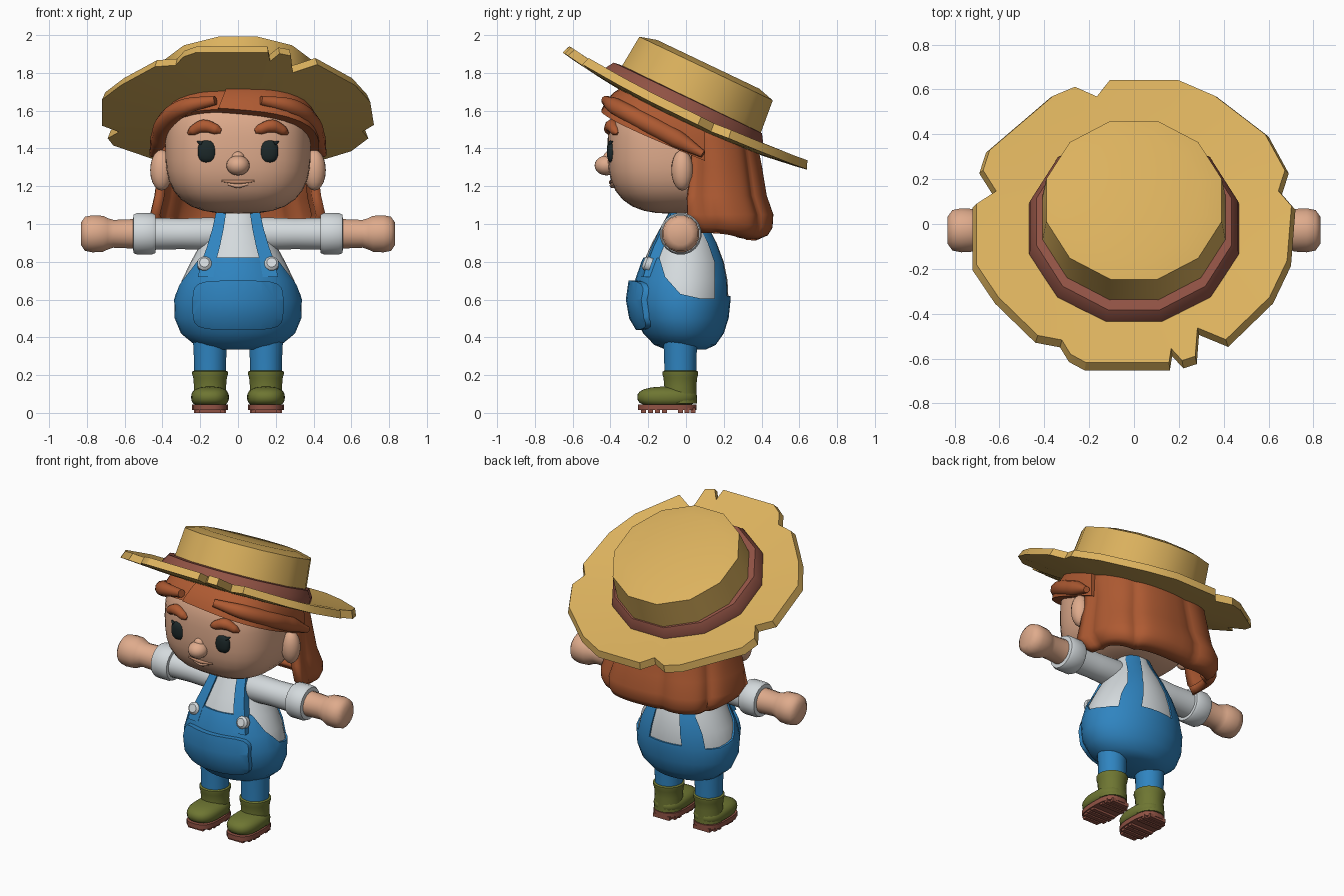
import bpy, bmesh, math
from math import sin, cos, pi, radians
from mathutils import Matrix, Vector

cube = bpy.data.objects.get("Cube")
if cube:
    bpy.data.objects.remove(cube)


def material(name, hexa):
    srgb = [int(hexa[i:i + 2], 16) / 255 for i in (0, 2, 4)]
    col = [c / 12.92 if c < 0.04 else ((c + 0.055) / 1.055) ** 2.4 for c in srgb] + [1]
    m = bpy.data.materials.new(name)
    m.use_nodes = True
    m.diffuse_color = col
    bsdf = m.node_tree.nodes["Principled BSDF"]
    bsdf.inputs["Base Color"].default_value = col
    bsdf.inputs["Roughness"].default_value = 0.8
    return m


STRAW = material("straw", "DCB25E")
BAND = material("red_brown", "905244")
HAIR = material("auburn", "AE5A32")
SKIN = material("skin", "DFAB8C")
LIP = material("lip", "BE8A6C")
DARK = material("eye_black", "1C2829")
BLUE = material("denim_blue", "2F84C0")
WHITE = material("shirt_white", "D4DADD")
OLIVE = material("boot_olive", "6E7632")


def activate(ob):
    bpy.ops.object.select_all(action='DESELECT')
    ob.select_set(True)
    bpy.context.view_layer.objects.active = ob


def finish(name, bm, mat, angle=40, matrix=Matrix()):
    bm.transform(matrix)
    bmesh.ops.recalc_face_normals(bm, faces=bm.faces)
    me = bpy.data.meshes.new(name)
    bm.to_mesh(me)
    bm.free()
    me.materials.append(mat)
    ob = bpy.data.objects.new(name, me)
    bpy.context.collection.objects.link(ob)
    activate(ob)
    bpy.ops.object.shade_smooth_by_angle(angle=radians(angle))
    return ob


def loft(name, rings, mat, angle=40, matrix=Matrix(), closed=True):
    bm = bmesh.new()
    vs = [[bm.verts.new(p) for p in r] for r in rings]
    n = len(rings[0])
    for a, b in zip(vs, vs[1:]):
        for i in range(n if closed else n - 1):
            j = (i + 1) % n
            bm.faces.new((a[i], a[j], b[j], b[i]))
    if closed:
        bm.faces.new(vs[0])
        bm.faces.new(vs[-1])
    return finish(name, bm, mat, angle, matrix)


def lathe(name, profile, mat, matrix, seg=20, angle=40):
    turn = [2 * pi * (i + 0.5) / seg for i in range(seg)]
    return loft(name, [[(r * cos(t), r * sin(t), z) for t in turn] for r, z in profile], mat, angle, matrix)


def blob_mesh(c, s, p, seg=32):
    bm = bmesh.new()
    bmesh.ops.create_uvsphere(bm, u_segments=seg, v_segments=seg // 2, radius=1)
    for v in bm.verts:
        k = sum(abs(a) ** p for a in v.co) ** (1 / p)
        v.co = [c[i] + s[i] * v.co[i] / k for i in range(3)]
    return bm


def blob(name, c, s, mat, p=2.0, seg=20):
    return finish(name, blob_mesh(c, s, p, seg), mat, 60)


def tube(name, pts, radii, mat):
    cu = bpy.data.curves.new(name, 'CURVE')
    cu.dimensions = '3D'
    cu.bevel_depth, cu.bevel_resolution, cu.resolution_u, cu.use_fill_caps = 1, 3, 6, True
    sp = cu.splines.new('BEZIER')
    sp.bezier_points.add(len(pts) - 1)
    for bp, co, r in zip(sp.bezier_points, pts, radii):
        bp.co, bp.radius = co, r
        bp.handle_left_type = bp.handle_right_type = 'AUTO'
    cu.materials.append(mat)
    ob = bpy.data.objects.new(name, cu)
    bpy.context.collection.objects.link(ob)
    activate(ob)
    bpy.ops.object.convert(target='MESH')
    bpy.ops.object.shade_smooth_by_angle(angle=radians(60))


def boolean(ob, cutter, operation):
    mod = ob.modifiers.new("cut", 'BOOLEAN')
    mod.operation, mod.solver, mod.object = operation, 'EXACT', cutter
    activate(ob)
    bpy.ops.object.modifier_apply(modifier=mod.name)
    bpy.data.objects.remove(cutter)
    bpy.ops.object.shade_smooth_by_angle(angle=radians(35))


# Torso rows: height, half width, front, back
ROWS = [(.335, .14, -.10, .10), (.36, .22, -.16, .15), (.42, .29, -.215, .19), (.5, .322, -.255, .215),
        (.6, .325, -.27, .225), (.7, .298, -.258, .22), (.8, .25, -.225, .2), (.9, .195, -.18, .162),
        (1.0, .14, -.125, .11), (1.08, .10, -.08, .075)]


def body(name, mat, rows, gx=1.0, gy=1.0):
    turn = [2 * pi * i / 32 for i in range(32)]
    return loft(name, [[(gx * w * sin(t), gy * ((f + b) / 2 + (b - f) / 2 * cos(t)), z) for t in turn]
                       for z, w, f, b in rows], mat, 50)


def body_front(x, z):
    for a, c in zip(ROWS, ROWS[1:]):
        if a[0] <= z <= c[0]:
            k = (z - a[0]) / (c[0] - a[0])
            _, w, f, b = [p + (q - p) * k for p, q in zip(a, c)]
            return (f + b) / 2 - (b - f) / 2 * math.sqrt(max(0, 1 - (x / w) ** 2))


# Shirt, and overalls with armholes, bib and two back straps cut out
body("shirt", WHITE, ROWS[3:])
overalls = body("overalls", BLUE, ROWS, 1.04, 1.05)
hole = [(-.5, 1.3), (-.5, .835), (-.14, .82), (-.11, .72), (-.03, .63), (.08, .605), (.15, .605),
        (.15, .8), (.115, .9), (.05, 1.03), (.02, 1.3)]
boolean(overalls, loft("armhole_cutter", [[(x, y, z) for y, z in hole] for x in (-1, 1)], BLUE), 'DIFFERENCE')
gap = [(-.12, .62), (.12, .62), (.08, .85), (.03, 1.03), (.02, 1.3), (-.02, 1.3), (-.03, 1.03), (-.08, .85)]
boolean(overalls, loft("back_cutter", [[(x, y, z) for x, z in gap] for y in (.02, 1)], BLUE), 'DIFFERENCE')

# Front pocket
pocket = body("front_pocket", BLUE, ROWS, 1.07, 1.18)
outline = []
for i in range(40):
    a, b = cos(2 * pi * i / 40), sin(2 * pi * i / 40)
    k = (abs(a) ** 5 + abs(b) ** 5) ** -0.2
    outline.append((.24 * a * k, .57 + .13 * b * k))
boolean(pocket, loft("pocket_cutter", [[(x, y, z) for x, z in outline] for y in (-.6, -.1)], BLUE), 'INTERSECT')

# Head
HC, HS, HP = (0, -.05, 1.40), (.385, .365, .345), 2.85
blob("head", HC, HS, SKIN, HP, 40)


def face(x, z, out=0.0):
    k = 1 - abs(x / HS[0]) ** HP - abs((z - HC[2]) / HS[2]) ** HP
    return (x, HC[1] - HS[1] * k ** (1 / HP) - out, z)


blob("nose", (0, -.42, 1.31), (.062, .064, .053), SKIN)
blob("nose_bridge", (0, -.405, 1.345), (.036, .036, .04), SKIN)
tube("mouth", [face(-.088, 1.228), face(0, 1.222, .002), face(.088, 1.228)], (.005, .012, .005), LIP)
tube("lower_lip", [face(-.055, 1.212), face(0, 1.204, .002), face(.055, 1.212)], (.006, .015, .006), SKIN)


# Hair shells over the head, cut to the hairline
def hair_shell(name, size, planes):
    bm = blob_mesh(HC, size, HP, 40)
    for co, no in planes:
        cut = bmesh.ops.bisect_plane(bm, geom=bm.verts[:] + bm.edges[:] + bm.faces[:], plane_co=co,
                                     plane_no=Vector(no).normalized(), clear_inner=True)
        bmesh.ops.holes_fill(bm, edges=[e for e in cut['geom_cut'] if isinstance(e, bmesh.types.BMEdge)])
    finish(name, bm, HAIR, 50)


BACK_CUT = ((0, .1, 0), (0, -1, 0))
hair_shell("hair_cap", (.415, .405, .365), [((0, -.46, 1.625), (0, .44, 1)), BACK_CUT])
hair_shell("fringe_sweep", (.43, .428, .375), [((0, -.48, 1.62), (.1, .42, 1)), BACK_CUT,
                                               ((-.11, 0, 1.6), (1, 0, -.4))])

# Long back hair with soft strands
rows = [(1.62, 0, .33, .38), (1.45, .03, .345, .415), (1.3, .03, .375, .425), (1.15, .01, .42, .445),
        (1.05, .01, .455, .468), (.98, .03, .43, .46), (.94, .05, .385, .44), (.912, .08, .29, .4)]
sheet = []
for z, yc, d, w in rows:
    ring = []
    square = .9 - (1.62 - z) * .33
    for i in range(61):
        t = radians(-90 + 3 * i)
        groove = 1 - .06 * (1 - abs(sin(4 * t + .6))) ** 2 * min(1, (1.62 - z) * 4)
        lift = .04 * abs(sin(t)) ** 4 if z < 1 else 0
        x = math.copysign(abs(sin(t)) ** square, t)
        ring.append((w * groove * x, yc + d * groove * max(0, cos(t)) ** square, z + lift))
    sheet.append(ring)
back_hair = loft("back_hair", sheet, HAIR, 50, closed=False)
solid = back_hair.modifiers.new("thickness", 'SOLIDIFY')
solid.thickness, solid.offset = .05, -1
activate(back_hair)
bpy.ops.object.modifier_apply(modifier=solid.name)

# Paired parts
SIDES = (("left", 1), ("right", -1))
for side, s in SIDES:
    flip = Matrix.Scale(s, 4, (1, 0, 0))
    blob(side + "_ear", (s * .405, -.02, 1.285), (.06, .058, .108), SKIN)
    blob(side + "_eye", face(s * .163, 1.385, -.014), (.05, .03, .06), DARK, 2.6)
    tube(side + "_lash", [face(s * .19, 1.425, .006), face(s * .205, 1.432, .005), face(s * .215, 1.438)],
         (.012, .008, .003), DARK)
    tube(side + "_eyebrow", [face(s * .09, 1.49), face(s * .115, 1.5), face(s * .18, 1.518),
                             face(s * .24, 1.493), face(s * .264, 1.478)],
         (.012, .028, .036, .026, .008), HAIR)
    tube(side + "_side_lock", [(s * .12, -.425, 1.655), (s * .28, -.37, 1.62), (s * .38, -.23, 1.545),
                               (s * .415, -.05, 1.45), (s * .45, .09, 1.37)],
         (.025, .045, .05, .05, .02), HAIR)

    # Straps and buttons
    strap = []
    for x, z, w in ((.09, 1.06, .027), (.107, .97, .03), (.13, .88, .034), (.155, .8, .038), (.172, .72, .041)):
        y = body_front(x, z)
        strap.append([(x - w, y - .034, z), (x + w, y - .022, z), (x + w, y + .03, z), (x - w, y + .02, z)])
    loft(side + "_front_strap", strap, BLUE, 30, flip)
    spot = flip @ Matrix.Translation((.178, body_front(.178, .785) - .025, .785)) @ Matrix.Rotation(radians(70), 4, 'X')
    lathe(side + "_button", [(.039, -.01), (.039, .02), (.026, .034)], WHITE, spot, 12)

    # Arms
    arm = flip @ Matrix.Translation((0, -.028, .948)) @ Matrix.Rotation(pi / 2, 4, 'Y')
    lathe(side + "_sleeve", [(.07, .05), (.088, .14), (.082, .3), (.086, .46)], WHITE, arm)
    lathe(side + "_cuff", [(.08, .435), (.103, .438), (.111, .455), (.111, .535), (.103, .553), (.075, .556)],
          WHITE, arm)
    lathe(side + "_hand", [(.08, .54), (.075, .66), (.085, .69), (.097, .715), (.1, .77), (.092, .81), (.06, .832)],
          SKIN, arm, 16, 60)

    # Legs and boots
    leg = flip @ Matrix.Translation((.148, -.03, 0))
    lathe(side + "_trouser_leg", [(.085, .2), (.087, .3), (.093, .42)], BLUE, leg)
    lathe(side + "_boot_shaft", [(.09, .05), (.086, .14), (.09, .185), (.096, .205), (.096, .218), (.085, .224)],
          OLIVE, leg, 20, 60)
    blob(side + "_boot_foot", (s * .148, -.1, .083), (.1, .158, .056), OLIVE, 2.6, 24)
    ring = []
    for i in range(24):
        a, b = cos(2 * pi * i / 24), sin(2 * pi * i / 24)
        k = (abs(a) ** 3 + abs(b) ** 3) ** (-1 / 3)
        ring.append((.148 + .095 * a * k, -.1 + .155 * b * k))
    loft(side + "_sole", [[(x, y, z) for x, y in ring] for z in (.014, .045)], BAND, 40, flip)
    for i, y in enumerate((-.225, -.188, -.15, -.113, -.03, .006, .038)):
        w = (.055, .078, .085, .085, .085, .08, .06)[i]
        loft(side + "_tread_%d" % i, [[(.148 - w, y - .013, z), (.148 + w, y - .013, z), (.148 + w, y + .013, z),
                                      (.148 - w, y + .013, z)] for z in (0, .025)], BAND, 30, flip)

# Tilted straw hat
TILT = Matrix.Translation((0, 0, 1.6)) @ Matrix.Rotation(radians(-25.5), 4, 'X')
lathe("hat_crown", [(.43, -.015), (.405, .247), (.31, .272)], STRAW, TILT, 12, 32)
lathe("hat_band", [(.485, -.02), (.48, .02), (.45, .065), (.4, .07)], BAND,
      TILT @ Matrix.Translation((0, -.02, 0)), 12, 32)
edge = [(-.22, -.64), (.16, -.64), (.17, -.57), (.22, -.63), (.28, -.61), (.29, -.47), (.42, -.53), (.62, -.33),
        (.7, -.16), (.72, .09), (.66, .16), (.69, .25), (.6, .41), (.37, .58), (.2, .65), (-.11, .65), (-.17, .58),
        (-.27, .62), (-.37, .58), (-.66, .34), (-.69, .25), (-.63, .16), (-.72, .1), (-.72, -.18), (-.62, -.33),
        (-.44, -.51), (-.33, -.53), (-.29, -.6)]


def brim_ring(k, drop):
    pts = [(k * x, k * (y - .01) / .9) for x, y in edge]
    return [(x, y, .095 * (x * x + y * y) + .035 * (y * y - x * x) - .025 - drop) for x, y in pts]


loft("hat_brim", [brim_ring(.4, 0), brim_ring(.7, 0), brim_ring(.975, 0), brim_ring(1, .048),
                  brim_ring(.7, .045), brim_ring(.4, .045)], STRAW, 30, TILT)
